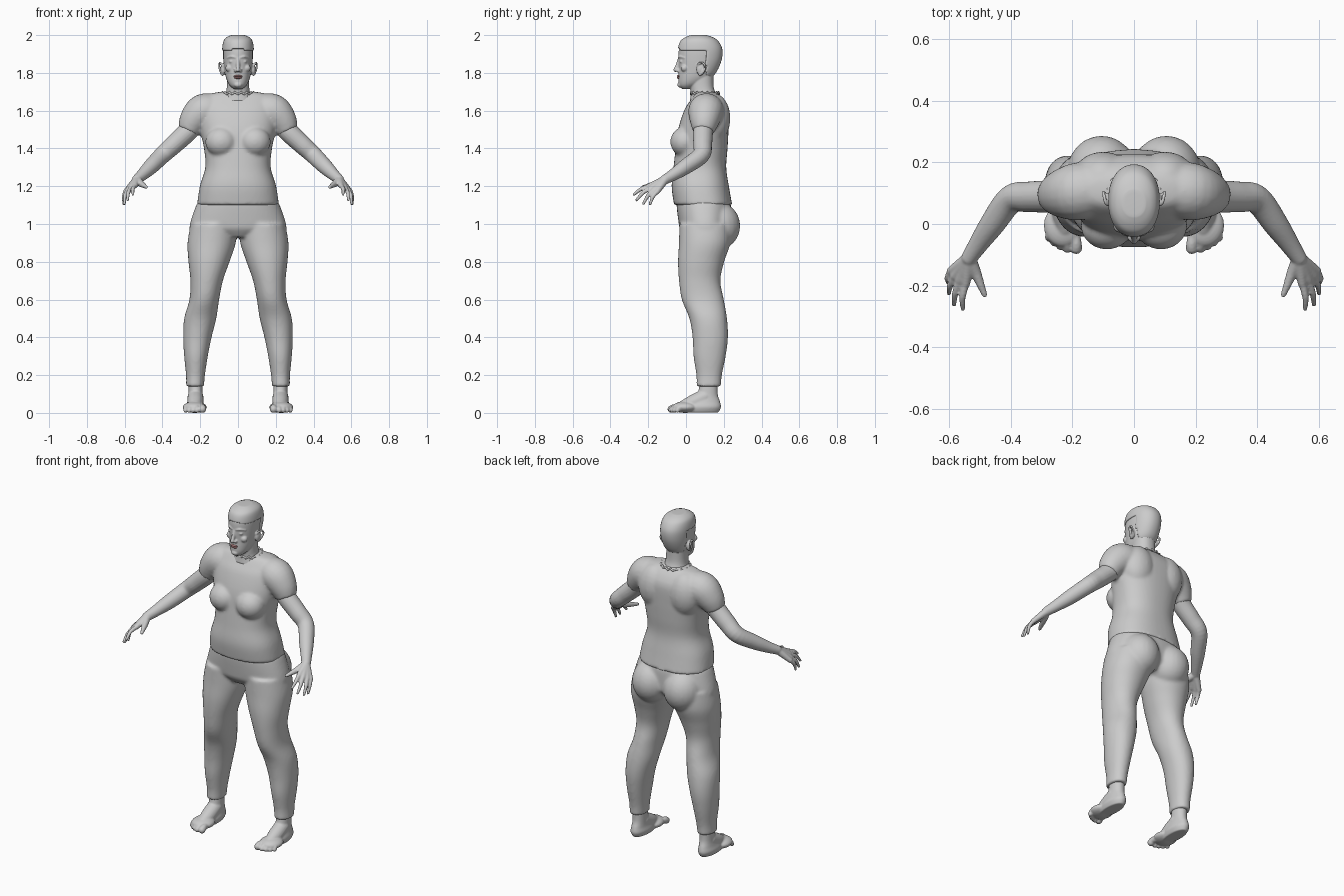
import bpy, bmesh, math
from mathutils import Vector, Matrix

if "Cube" in bpy.data.objects:
    bpy.data.objects.remove(bpy.data.objects["Cube"])


def spline(rows, k=5):
    """Catmull-Rom interpolation of rows of numbers."""
    out = []
    for i in range(len(rows) - 1):
        a, b, c, d = (rows[max(i - 1, 0)], rows[i], rows[i + 1], rows[min(i + 2, len(rows) - 1)])
        for j in range(k):
            t = j / k
            out.append([0.5 * (2 * q + (r - p) * t + (2 * p - 5 * q + 4 * r - s) * t * t
                               + (3 * q - p - 3 * r + s) * t ** 3) for p, q, r, s in zip(a, b, c, d)])
    return out + [list(rows[-1])]


def skin(bm, rings):
    vs = [[bm.verts.new(p) for p in r] for r in rings]
    n = len(vs[0])
    for a, b in zip(vs, vs[1:]):
        for i in range(n):
            bm.faces.new((a[i], a[(i + 1) % n], b[(i + 1) % n], b[i]))
    bm.faces.new(vs[0][::-1])
    bm.faces.new(vs[-1])


def loft(bm, rows, p=0.9, n=48):
    """Rows are (z, x_min, x_max, y_front, y_back)."""
    rings = []
    for z, x0, x1, y0, y1 in spline(rows):
        ring = []
        for i in range(n):
            a = 2 * math.pi * i / n
            c, s = math.cos(a), math.sin(a)
            ring.append(((x0 + x1) / 2 + (x1 - x0) / 2 * math.copysign(abs(c) ** p, c),
                         (y0 + y1) / 2 + (y1 - y0) / 2 * math.copysign(abs(s) ** p, s), z))
        rings.append(ring)
    skin(bm, rings)


def centred(rows):
    return [(z, -w, w, f, b) for z, w, f, b in rows]


def ball(bm, c, r):
    bmesh.ops.create_uvsphere(bm, u_segments=24, v_segments=16, radius=1,
                              matrix=Matrix.Translation(c) @ Matrix.Diagonal((*r, 1)))


def tube(bm, rows, rounded=True, n=20):
    """Rows are (x, y, z, radius)."""
    pts = spline(rows)
    rings, u = [], None
    for i, q in enumerate(pts):
        d = (Vector(pts[min(i + 1, len(pts) - 1)][:3]) - Vector(pts[max(i - 1, 0)][:3])).normalized()
        u = d.orthogonal() if u is None else u - d * u.dot(d)
        u.normalize()
        v = d.cross(u)
        rings.append([Vector(q[:3]) + q[3] * (u * math.cos(2 * math.pi * j / n) + v * math.sin(2 * math.pi * j / n))
                      for j in range(n)])
    skin(bm, rings)
    if rounded:
        for q in (rows[0], rows[-1]):
            ball(bm, q[:3], (q[3],) * 3)


def mirror(bm):
    g = bmesh.ops.duplicate(bm, geom=bm.verts[:] + bm.edges[:] + bm.faces[:])["geom"]
    for v in g:
        if isinstance(v, bmesh.types.BMVert):
            v.co.x *= -1


def finish(name, bm, voxel=None, smooth=4):
    bmesh.ops.recalc_face_normals(bm, faces=bm.faces[:])
    for f in bm.faces:
        f.smooth = True
    me = bpy.data.meshes.new(name)
    bm.to_mesh(me)
    bm.free()
    ob = bpy.data.objects.new(name, me)
    bpy.context.collection.objects.link(ob)
    if voxel:
        m = ob.modifiers.new("blend", 'REMESH')
        m.mode, m.voxel_size, m.use_smooth_shade = 'VOXEL', voxel, True
        m = ob.modifiers.new("soften", 'SMOOTH')
        m.factor, m.iterations = 0.5, smooth
    return ob


# shirt: sleeves and bust mirrored, then the trunk
bm = bmesh.new()
tube(bm, [(.12, .115, 1.60, .088), (.185, .105, 1.595, .094), (.235, .098, 1.545, .079), (.264, .092, 1.49, .057)],
     rounded=False)
ball(bm, (.088, -.005, 1.435), (.085, .078, .08))
ball(bm, (.10, .15, 1.56), (.10, .085, .13))
mirror(bm)
loft(bm, centred([(1.10, .217, -.063, .245), (1.2, .202, -.076, .227), (1.3, .173, -.066, .213),
                  (1.4, .18, -.055, .22), (1.5, .20, -.042, .225), (1.6, .21, -.01, .225),
                  (1.65, .20, .02, .205), (1.685, .165, .045, .175), (1.7, .09, .06, .15)]), .85)
finish("shirt", bm, .009, 5)

# trousers: legs and seat mirrored, then the hips
bm = bmesh.new()
loft(bm, [(.14, .18, .275, .055, .185), (.2, .175, .275, .055, .19), (.3, .16, .285, .04, .21),
          (.4, .14, .29, .035, .222), (.5, .115, .285, .018, .217), (.6, .10, .257, -.022, .2),
          (.7, .08, .252, -.037, .182), (.8, .045, .262, -.042, .202), (.9, .012, .267, -.037, .235),
          (1.0, .005, .25, -.035, .24)], .95)
ball(bm, (.105, .17, .99), (.112, .117, .125))
mirror(bm)
loft(bm, centred([(.93, .10, 0, .2), (.97, .24, -.03, .235), (1.0, .254, -.038, .24),
                  (1.1, .221, -.05, .238), (1.13, .20, -.045, .22)]), .9)
finish("trousers", bm, .009, 5)

# arms with hands
bm = bmesh.new()
tube(bm, [(.22, .1, 1.54, .055), (.27, .09, 1.485, .053), (.34, .088, 1.42, .050), (.40, .08, 1.365, .046),
          (.46, 0, 1.305, .041), (.505, -.065, 1.262, .032), (.535, -.11, 1.236, .026)])
wrist = (.535, -.11, 1.236, .022)
for knuckle, tip in [((.594, -.152, 1.172), (.604, -.19, 1.105)), ((.583, -.17, 1.18), (.601, -.225, 1.108)),
                     ((.566, -.184, 1.192), (.584, -.262, 1.127)), ((.546, -.192, 1.202), (.556, -.276, 1.156))]:
    tube(bm, [wrist, (*knuckle, .0145)])
    mid = Vector(knuckle).lerp(Vector(tip), .5) + Vector((.006, -.004, .006))
    tube(bm, [(*knuckle, .0125), (*mid, .0105), (*tip, .0075)])
tube(bm, [wrist, (.515, -.155, 1.215, .018), (.498, -.198, 1.203, .013), (.485, -.23, 1.195, .009)])
mirror(bm)
finish("arms", bm, .005, 3)

# feet with toes
bm = bmesh.new()
loft(bm, [(.002, .188, .265, -.01, .172), (.03, .178, .275, -.01, .185), (.06, .184, .268, .01, .18),
          (.10, .187, .262, .06, .168), (.18, .187, .262, .075, .168)], .95)
tube(bm, [(.225, .10, .085, .042), (.225, .04, .055, .042), (.225, -.01, .034, .034)])
ball(bm, (.229, -.005, .03), (.064, .07, .03))
for x, y, r in [(.188, -.078, .020), (.217, -.08, .0145), (.239, -.072, .0135), (.259, -.06, .013), (.277, -.045, .0125)]:
    tube(bm, [(x * .8 + .046, -.025, .028, r), (x, y * .8, .028, r * .9), (x, y, r, r)])
mirror(bm)
finish("feet", bm, .005, 3)

# head: ears, eyelids, brows, nostrils mirrored, then skull, neck and nose
skull = [(1.715, .022, -.02, .03), (1.73, .04, -.035, .06), (1.75, .054, -.04, .10), (1.78, .065, -.04, .14),
         (1.82, .072, -.038, .165), (1.87, .077, -.04, .182), (1.92, .078, -.038, .183),
         (1.96, .071, -.025, .163), (1.98, .055, 0, .135), (1.992, .03, .03, .10)]
bm = bmesh.new()
ball(bm, (.08, .078, 1.818), (.013, .022, .032))
tube(bm, [(.08, .062, 1.835, .006), (.091, .068, 1.85, .006), (.097, .09, 1.852, .006), (.099, .102, 1.832, .006),
          (.092, .092, 1.806, .006), (.083, .073, 1.79, .007)])
ball(bm, (.032, -.022, 1.86), (.016, .012, .009))
tube(bm, [(.012, -.036, 1.881, .006), (.034, -.031, 1.886, .006), (.055, -.008, 1.88, .005)])
ball(bm, (.045, -.008, 1.825), (.022, .02, .02))
ball(bm, (.013, -.043, 1.812), (.009, .011, .009))
mirror(bm)
loft(bm, centred(skull), .93)
loft(bm, centred([(1.65, .09, .02, .18), (1.69, .066, .025, .158), (1.73, .059, .022, .146), (1.8, .058, .02, .145)]))
tube(bm, [(0, -.034, 1.875, .009), (0, -.046, 1.838, .010), (0, -.055, 1.816, .0115)])
ball(bm, (0, -.03, 1.737), (.022, .016, .015))
finish("head", bm, .004, 3)

# lips
bm = bmesh.new()
ball(bm, (0, -.038, 1.783), (.023, .010, .0055))
ball(bm, (0, -.037, 1.774), (.020, .011, .006))
lips = finish("lips", bm)
mat = bpy.data.materials.new("lip_colour")
mat.diffuse_color = (.5, .25, .25, 1)
mat.use_nodes = True
mat.node_tree.nodes["Principled BSDF"].inputs["Base Color"].default_value = mat.diffuse_color
lips.data.materials.append(mat)

# short hair: enlarged skull with the face and ear area cut away
bm = bmesh.new()
loft(bm, centred([(z + .008, w + .006, f - .005, b + .009) for z, w, f, b in skull[2:]]), .93)
cut = []
for f in bm.faces:
    c = f.calc_center_median()
    fringe = c.z > 1.93 - .015 * min(1, abs(c.x) / .07)
    nape = c.y > .105 and c.z > 1.77
    if not (fringe or nape):
        cut.append(f)
bmesh.ops.delete(bm, geom=cut, context='FACES')
hair = finish("hair", bm)
m = hair.modifiers.new("thickness", 'SOLIDIFY')
m.thickness, m.offset = .012, -1
hair.modifiers.new("round", 'SUBSURF').levels = 1

# ragged collar around the neck
cu = bpy.data.curves.new("collar", 'CURVE')
cu.dimensions, cu.bevel_depth, cu.bevel_resolution = '3D', .006, 2
sp = cu.splines.new('POLY')
sp.points.add(31)
for i, pt in enumerate(sp.points):
    a = 2 * math.pi * i / 32
    pt.co = (.084 * math.cos(a), .10 + .074 * math.sin(a), 1.692 + (.006 if i % 2 else -.005), 1)
sp.use_cyclic_u = True
bpy.context.collection.objects.link(bpy.data.objects.new("collar", cu))
